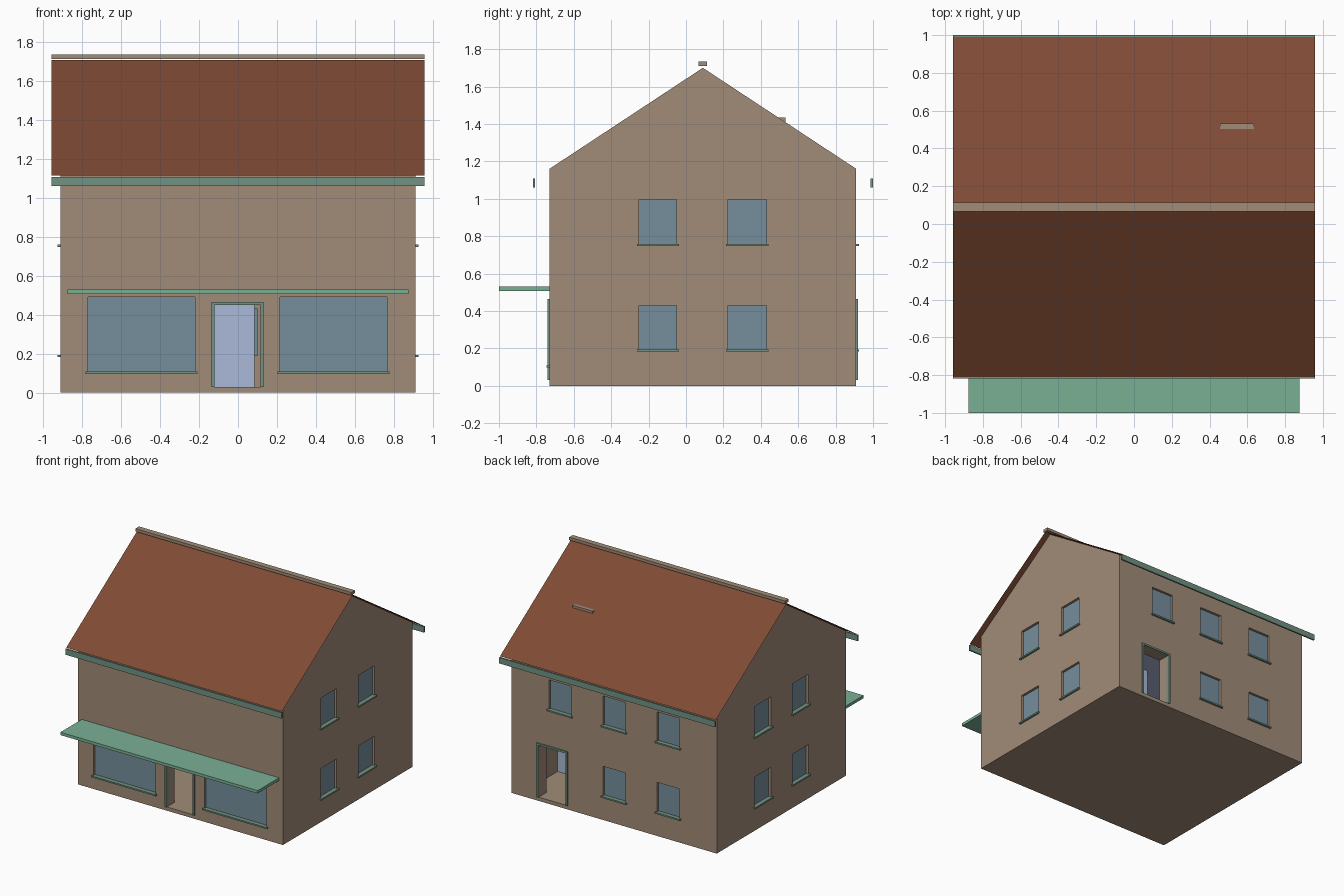
import bpy
import bmesh
from mathutils import Vector

if "Cube" in bpy.data.objects:
    bpy.data.objects.remove(bpy.data.objects["Cube"], do_unlink=True)


def srgb(h):
    vals = [int(h[i:i + 2], 16) / 255 for i in (0, 2, 4)]
    return [((v + 0.055) / 1.055) ** 2.4 if v > 0.04 else v / 12.92 for v in vals] + [1]


def material(name, code):
    m = bpy.data.materials.new(name)
    m.use_nodes = True
    m.diffuse_color = srgb(code)
    m.node_tree.nodes["Principled BSDF"].inputs["Base Color"].default_value = srgb(code)
    return m


WALL = material("tan wall", "a18c78")
ROOF = material("red brown tile", "7f4a34")
TRIM = material("grey green trim", "729282")
CANOPY = material("light green canopy", "7ab095")
GLASS = material("blue grey glass", "768f9d")
INNER = material("pale lavender plaster", "abb9d8")


def finish(name, bm, mat):
    mesh = bpy.data.meshes.new(name)
    bmesh.ops.recalc_face_normals(bm, faces=bm.faces)
    bm.to_mesh(mesh)
    bm.free()
    ob = bpy.data.objects.new(name, mesh)
    bpy.context.scene.collection.objects.link(ob)
    mesh.materials.append(mat)
    return ob


def add_box(bm, x, y, z):
    geo = bmesh.ops.create_cube(bm, size=1)
    lo, hi = Vector((x[0], y[0], z[0])), Vector((x[1], y[1], z[1]))
    for v in geo["verts"]:
        v.co = Vector(p * s for p, s in zip(v.co, hi - lo)) + (lo + hi) / 2


def boxes(name, mat, *ranges):
    bm = bmesh.new()
    for r in ranges:
        add_box(bm, *r)
    return finish(name, bm, mat)


def prism(name, mat, profile, half):
    """Extrude a (y, z) outline along x."""
    bm = bmesh.new()
    face = bm.faces.new([bm.verts.new((-half, y, z)) for y, z in profile])
    out = bmesh.ops.extrude_face_region(bm, geom=[face])
    moved = [v for v in out["geom"] if isinstance(v, bmesh.types.BMVert)]
    bmesh.ops.translate(bm, verts=moved, vec=(2 * half, 0, 0))
    return finish(name, bm, mat)


# Main dimensions
SIDE, FRONT, BACK = 0.91, -0.73, 0.91
EAVE, RIDGE, MID = 1.16, 1.70, 0.09
THICK, FLOOR = 0.10, 0.03
SLOPE = (RIDGE - EAVE) / (MID - FRONT)


def gable(inset, base, drop):
    f, b = FRONT + inset, BACK - inset
    e = EAVE + inset * SLOPE - drop
    return [(f, base), (b, base), (b, e), (MID, RIDGE - drop), (f, e)]


def wall_range(side, a, b, z, depth):
    """Box on one wall: a..b along the wall, depth from its outer face (+ is outward)."""
    d0, d1 = depth
    if side == "front":
        return (a, b), (FRONT - d1, FRONT - d0), z
    if side == "back":
        return (a, b), (BACK + d0, BACK + d1), z
    if side == "right":
        return (SIDE + d0, SIDE + d1), (a, b), z
    return (-SIDE - d1, -SIDE - d0), (a, b), z


# Openings: side, start, end, heights
LOWER, UPPER = (0.19, 0.43), (0.755, 0.995)
windows = [("front", -0.77, -0.22, (0.105, 0.49)), ("front", 0.215, 0.765, (0.105, 0.49))]
for z in (LOWER, UPPER):
    for side in ("left", "right"):
        windows += [(side, -0.25, -0.05, z), (side, 0.225, 0.43, z)]
    for c in (-0.48, 0, 0.48):
        if z == UPPER or c < 0.4:
            windows.append(("back", c - 0.1, c + 0.1, z))
doors = [("front", -0.12, 0.115, (FLOOR, 0.45)), ("back", 0.425, 0.67, (FLOOR, 0.45))]

# House shell, hollowed and cut
house = prism("house_walls", WALL, gable(0, 0, 0), SIDE)
cutters = [
    prism("room_cutter", WALL, gable(THICK, FLOOR, 0.08), SIDE - THICK),
    boxes("opening_cutter", WALL,
          *[wall_range(*o, (-THICK - 0.03, 0.03)) for o in windows + doors]),
]
bpy.context.view_layer.objects.active = house
for cutter in cutters:
    cutter.hide_render = True
    mod = house.modifiers.new(cutter.name, "BOOLEAN")
    mod.operation, mod.solver, mod.object = "DIFFERENCE", "EXACT", cutter
    bpy.ops.object.modifier_apply(modifier=mod.name)
for cutter in cutters:
    bpy.data.objects.remove(cutter, do_unlink=True)

# Window panes and sills
boxes("window_glass", GLASS, *[wall_range(*w, (-0.03, -0.02)) for w in windows])
boxes("window_sills", TRIM,
      *[wall_range(s, a - 0.012, b + 0.012, (z[0] - 0.008, z[0] + 0.004), (-0.02, 0.015))
        for s, a, b, z in windows])

# Door frames
frames = []
for s, a, b, (z0, z1) in doors:
    w, depth = 0.015, (-0.02, 0.01)
    frames += [wall_range(s, a - w, a, (z0, z1), depth),
               wall_range(s, b, b + w, (z0, z1), depth),
               wall_range(s, a - w, b + w, (z1, z1 + w), depth)]
boxes("door_frames", TRIM, *frames)

# Interior partition with a doorway, and upper floor
INSIDE = SIDE - THICK
boxes("partition", INNER,
      ((-INSIDE, 0.085), (0.45, 0.47), (FLOOR, 0.57)),
      ((0.26, INSIDE), (0.45, 0.47), (FLOOR, 0.57)))
boxes("upper_floor", INNER,
      ((-INSIDE, INSIDE), (FRONT + THICK, BACK - THICK), (0.57, 0.60)))

# Thin roof sheets, just clear of the gables
ROOF_HALF, REACH, LIFT = 0.957, 0.90, 0.006
bm = bmesh.new()
rows = []
for y, z in ((MID - REACH, RIDGE - REACH * SLOPE), (MID, RIDGE), (MID + REACH, RIDGE - REACH * SLOPE)):
    rows.append([bm.verts.new((x, y, z + LIFT)) for x in (-ROOF_HALF, ROOF_HALF)])
for a, b in zip(rows, rows[1:]):
    bm.faces.new((a[0], a[1], b[1], b[0]))
roof = finish("roof", bm, ROOF)
if roof.data.polygons[0].normal.z < 0:
    roof.data.flip_normals()

# Ridge cap, roof vent, eave boards and shop canopy
boxes("ridge_cap", WALL, ((-ROOF_HALF, ROOF_HALF), (MID - 0.023, MID + 0.023), (1.71, 1.733)))
boxes("roof_vent", WALL, ((0.455, 0.635), (0.49, 0.532), (1.405, 1.434)))
boxes("eave_boards", TRIM,
      ((-ROOF_HALF, ROOF_HALF), (-0.818, -0.806), (1.06, 1.107)),
      ((-ROOF_HALF, ROOF_HALF), (0.987, 1.0), (1.06, 1.107)))
boxes("front_canopy", CANOPY, ((-0.875, 0.875), (-1.0, FRONT), (0.507, 0.53)))
